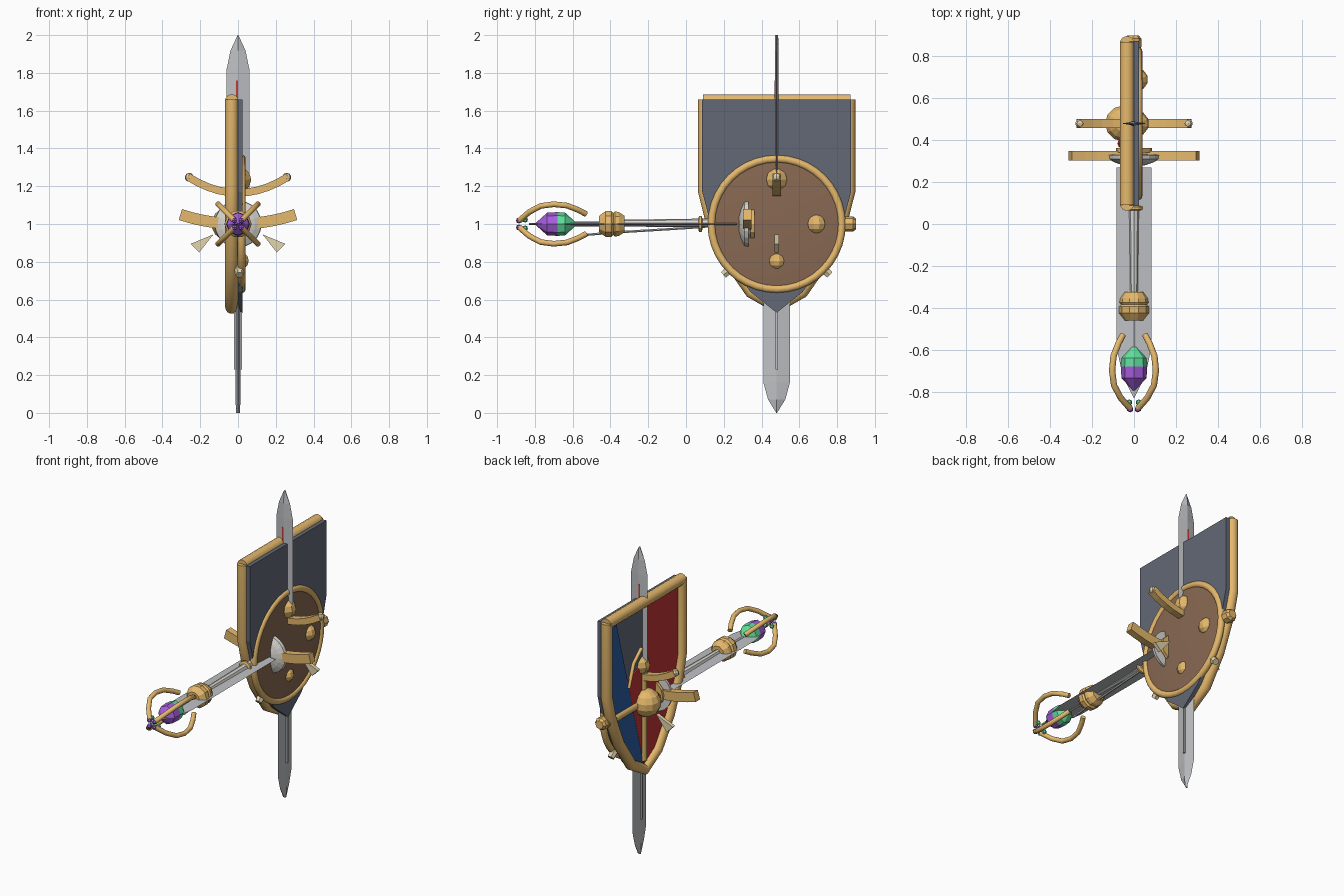
import bpy, bmesh, math
from mathutils import Vector, Matrix

if "Cube" in bpy.data.objects:
    bpy.data.objects.remove(bpy.data.objects["Cube"])

def mat(name, c):
    m = bpy.data.materials.new(name)
    m.diffuse_color = (*c, 1)
    m.use_nodes = True
    m.node_tree.nodes["Principled BSDF"].inputs["Base Color"].default_value = m.diffuse_color
    return m

GOLD = mat("gold", (.78, .48, .15))
SLATE = mat("slate", (.125, .14, .18))
BROWN = mat("brown leather", (.25, .14, .085))
STEEL = mat("steel", (.52, .53, .55))
SILVER = mat("pale silver", (.68, .67, .63))
PURPLE = mat("purple", (.38, .11, .72))
GREEN = mat("green", (.12, .74, .34))
RED = mat("red", (.55, .035, .035))
BLUE = mat("blue", (.025, .11, .36))
CREAM = mat("cream", (.76, .66, .42))
V = Vector

def make(name, bm, *mats, smooth=False):
    bmesh.ops.recalc_face_normals(bm, faces=bm.faces)
    me = bpy.data.meshes.new(name)
    bm.to_mesh(me)
    bm.free()
    ob = bpy.data.objects.new(name, me)
    bpy.context.collection.objects.link(ob)
    for m in mats:
        me.materials.append(m)
    if smooth:
        bpy.context.view_layer.objects.active = ob
        ob.select_set(True)
        bpy.ops.object.shade_smooth_by_angle(angle=math.radians(35))
        ob.select_set(False)
    return ob

def box(name, c, size, m):
    bm = bmesh.new()
    bmesh.ops.create_cube(bm, size=1, matrix=Matrix.Translation(c) @ Matrix.Diagonal((*size, 1)))
    return make(name, bm, m)

def ball(name, c, r, m, seg=10, scale=(1, 1, 1)):
    bm = bmesh.new()
    bmesh.ops.create_uvsphere(bm, u_segments=seg, v_segments=max(4, seg // 2 + 1), radius=r,
                              matrix=Matrix.Translation(c) @ Matrix.Diagonal((*scale, 1)))
    return make(name, bm, m)

def lathe(name, prof, origin, axis, mats, seg=16, rule=None, smooth=False):
    """Spin (radius, distance) points about an axis."""
    q = V(axis).to_track_quat('Z', 'Y').to_matrix().to_4x4()
    bm = bmesh.new()
    rings = [[bm.verts.new((r * math.cos(2 * math.pi * k / seg), r * math.sin(2 * math.pi * k / seg), h))
              for k in range(seg)] for r, h in prof]
    for i, (a, b) in enumerate(zip(rings, rings[1:])):
        for k in range(seg):
            f = bm.faces.new((a[k], a[(k + 1) % seg], b[(k + 1) % seg], b[k]))
            f.material_index = rule(i) if rule else 0
    bm.faces.new(rings[0])
    f = bm.faces.new(rings[-1])
    f.material_index = rule(len(prof) - 2) if rule else 0
    bm.transform(Matrix.Translation(origin) @ q)
    return make(name, bm, *mats, smooth=smooth)

def tube(name, pts, r, m, closed=False, sides=12, flat=None):
    """Sweep a round or flat (width, height) section along a path."""
    pts = [V(p) for p in pts]
    n = len(pts)
    bm = bmesh.new()
    rings = []
    for i, p in enumerate(pts):
        a = pts[(i - 1) % n] if closed or i else p
        b = pts[(i + 1) % n] if closed or i < n - 1 else p
        t = (b - a).normalized()
        ref = V((0, 1, 0)) if flat else (V((1, 0, 0)) if abs(t.x) < .8 else V((0, 0, 1)))
        u = (ref - t * ref.dot(t)).normalized()
        w = t.cross(u)
        if flat:
            offs = [(sx * flat[0] / 2, sz * flat[1] / 2) for sx, sz in ((1, 1), (-1, 1), (-1, -1), (1, -1))]
        else:
            offs = [(r * math.cos(2 * math.pi * k / sides), r * math.sin(2 * math.pi * k / sides)) for k in range(sides)]
        rings.append([bm.verts.new(p + u * x + w * y) for x, y in offs])
    s = len(rings[0])
    for i in range(n if closed else n - 1):
        a, b = rings[i], rings[(i + 1) % n]
        for k in range(s):
            bm.faces.new((a[k], a[(k + 1) % s], b[(k + 1) % s], b[k]))
    if not closed:
        bm.faces.new(rings[0])
        bm.faces.new(rings[-1])
    return make(name, bm, m, smooth=not flat)

def prism(name, pts, depth, m):
    """Extrude a flat outline by a vector."""
    bm = bmesh.new()
    f = bm.faces.new([bm.verts.new(p) for p in pts])
    g = bmesh.ops.extrude_face_region(bm, geom=[f])
    bmesh.ops.translate(bm, vec=depth, verts=[v for v in g["geom"] if isinstance(v, bmesh.types.BMVert)])
    return make(name, bm, m)

def blade(name, base, along, across, length, half, thick, tip):
    """Flat blade with a ridge down the middle and a tapered point."""
    L, W = V(along), V(across)
    T = L.cross(W)
    bm = bmesh.new()
    rings = []
    for d, w, t in ((0, half, thick), (length - tip, half, thick), (length - tip * .45, half * .66, thick), (length, .002, thick * .8)):
        c = V(base) + L * d
        rings.append([bm.verts.new(c + o) for o in (W * w, T * t, -W * w, -T * t)])
    for a, b in zip(rings, rings[1:]):
        for k in range(4):
            bm.faces.new((a[k], a[(k + 1) % 4], b[(k + 1) % 4], b[k]))
    bm.faces.new(rings[0])
    bm.faces.new(rings[-1])
    return make(name, bm, STEEL)

CY = .48

# Pointed shield: slab, rim and painted panels
half = [(.40, 1.67), (.40, 1.17), (.36, 1.02), (.27, .82), (.14, .64)]
def outline(k, tip, top):
    right = [(CY + y * k, min(z, top)) for y, z in half]
    left = [(CY - y * k, min(z, top)) for y, z in reversed(half)]
    return right + [(CY, tip)] + left
def panel(name, yz, x0, x1, m):
    prism(name, [(x0, y, z) for y, z in yz], (x1 - x0, 0, 0), m)

panel("pointed_shield_slab", outline(.985, .53, 1.66), -.025, .025, SLATE)
tube("pointed_shield_side_rim", [(-.033, y, z) for y, z in outline(.955, .56, 1.66)], .035, GOLD, sides=14)
tube("pointed_shield_top_rim", [(-.033, .09, 1.652), (-.033, .87, 1.652)], .035, GOLD, sides=14)
red = [(CY, 1.62)] + [(CY - y * .92, min(z, 1.62)) for y, z in half] + [(CY, .58), (.65, 1.2), (CY, 1.25)]
panel("red_panel", red, -.034, -.025, RED)
blue = [(.76, 1.6), (.85, 1.62), (.85, 1.17), (.81, 1.02), (.72, .82), (.6, .65), (CY, .57), (.65, 1.2)]
panel("blue_panel", blue, -.034, -.025, BLUE)
ball("pointed_shield_boss", (-.052, CY, 1.0), .088, GOLD, 12)
tube("panel_trim", [(-.036, .51, 1.36), (-.036, .59, 1.29), (-.036, .64, 1.15)], .011, GOLD)
ball("red_jewel", (-.055, .385, 1.0), .026, RED, 8)

# Round shield: dome, rim, rim studs
lathe("round_shield_dome", [(.345, -.012), (.345, .0), (.29, .005), (.2, .009), (.1, .012), (.01, .013)],
      (.0275, CY, 1), (1, 0, 0), [BROWN], seg=40, smooth=True)
ring = [(.019, CY + .345 * math.cos(a * math.pi / 20), 1 + .345 * math.sin(a * math.pi / 20)) for a in range(40)]
tube("round_shield_rim", ring, .021, GOLD, closed=True)
for s in (-1, 1):
    d = V((0, s * .72, -.69)).normalized()
    lathe("rim_stud", [(.027, 0), (.022, .05)], V((.008, CY, 1)) + d * .34, d, [CREAM], seg=6)
ball("round_shield_knob", (.015, .69, 1), .053, GOLD)

# Upright sword
blade("upright_blade", (0, CY, 1.18), (0, 0, 1), (1, 0, 0), .82, .06, .010, .18)
box("upright_red_inlay", (-.006, CY, 1.62), (.011, .022, .28), RED)
tube("upright_guard", [(.265 * t / 5, CY, 1.165 + .085 * (t / 5) ** 2) for t in range(-5, 6)], 0, GOLD, flat=(.045, .04))
for s in (-1, 1):
    ball("guard_tip", (s * .258, CY, 1.247), .024, CREAM, 8)
tube("upright_grip", [(-.01, CY, 1.18), (-.01, CY, .8)], .03, GOLD)
ball("upright_pommel", (.012, CY, .805), .047, GOLD)

# Downward sword
blade("downward_blade", (0, CY, .95), (0, 0, -1), (0, 1, 0), .95, .07, .013, .16)
box("downward_fuller", (0, CY, .44), (.044, .012, .42), STEEL)
tube("downward_grip", [(-.03, CY, .62), (-.03, CY, 1.22)], .022, GOLD)
ball("downward_pommel", (.003, CY, 1.235), .064, GOLD, scale=(1.1, 1, 1))
for s in (-1, 1):
    # flat fins widening outwards
    prism("fin", [(s * x, CY - .012, z) for x, z in ((.13, .945), (.25, .895), (.205, .85))], (0, .024, 0), CREAM)

# Forward sword
blade("forward_blade", (0, .27, 1), (0, -1, 0), (1, 0, 0), 1.1, .083, .007, .24)
tube("forward_guard", [(.305 * t / 5, .325, 1.0 + .05 * (t / 5) ** 2) for t in range(-5, 6)], 0, GOLD, flat=(.045, .06))
lathe("forward_flare", [(.05, -.005), (.09, .008), (.122, .025), (.125, .045), (.04, .05)],
      (0, .285, 1), (0, 1, 0), [SILVER], seg=20)
lathe("forward_collar", [(.085, 0), (.085, .02)], (0, .342, 1), (0, 1, 0), [GOLD], seg=12)
tube("forward_grip", [(-.025, .33, 1), (-.025, .86, 1)], .026, GOLD)
lathe("forward_pommel", [(.025, -.04), (.04, -.02), (.04, .02), (.028, .035)], (-.005, .865, 1), (0, 1, 0), [GOLD], seg=8)

# Staff: shaft, collars, crystal
lathe("staff_shaft", [(.018, 0), (.026, .6)], (0, -.33, 1.005), (0, 1, 0), [SILVER], seg=8)
lathe("staff_neck", [(.012, 0), (.012, .18)], (0, -.6, 1), (0, 1, 0), [STEEL], seg=8)
tube("staff_brace", [(0, -.56, .94), (0, -.38, .955), (0, -.1, .972), (0, .1, .985)], .007, STEEL, sides=6)
lathe("staff_knob", [(.045, 0), (.072, .035), (.072, .065), (.062, .075), (.07, .085), (.066, .105), (.045, .135)],
      (0, -.46, 1), (0, 1, 0), [GOLD], seg=10)
lathe("staff_ring", [(.03, 0), (.042, .005), (.042, .017), (.03, .022)], (0, .065, 1), (0, 1, 0), [GOLD], seg=12)
lathe("crystal", [(.006, 0), (.06, .06), (.063, .115), (.06, .155), (.006, .215)], (0, -.795, 1), (0, 1, 0),
      [PURPLE, GREEN], seg=8, rule=lambda i: int(i >= 2))

# Cage of four claws with gem tips
claw = [(.075, -.53), (.105, -.57), (.138, -.63), (.148, -.7), (.135, -.77), (.09, -.83), (.028, -.88)]
for i in range(4):
    a = math.radians(45 + 90 * i)
    c, s = math.cos(a), math.sin(a)
    tube("claw", [(r * c, y, 1 + r * s) for r, y in claw], .015, GOLD)
    ball("claw_gem_green", (.032 * c, -.852, 1 + .032 * s), .015, GREEN, 6)
    ball("claw_gem_purple", (.026 * c, -.884, 1 + .026 * s), .016, PURPLE, 6)
